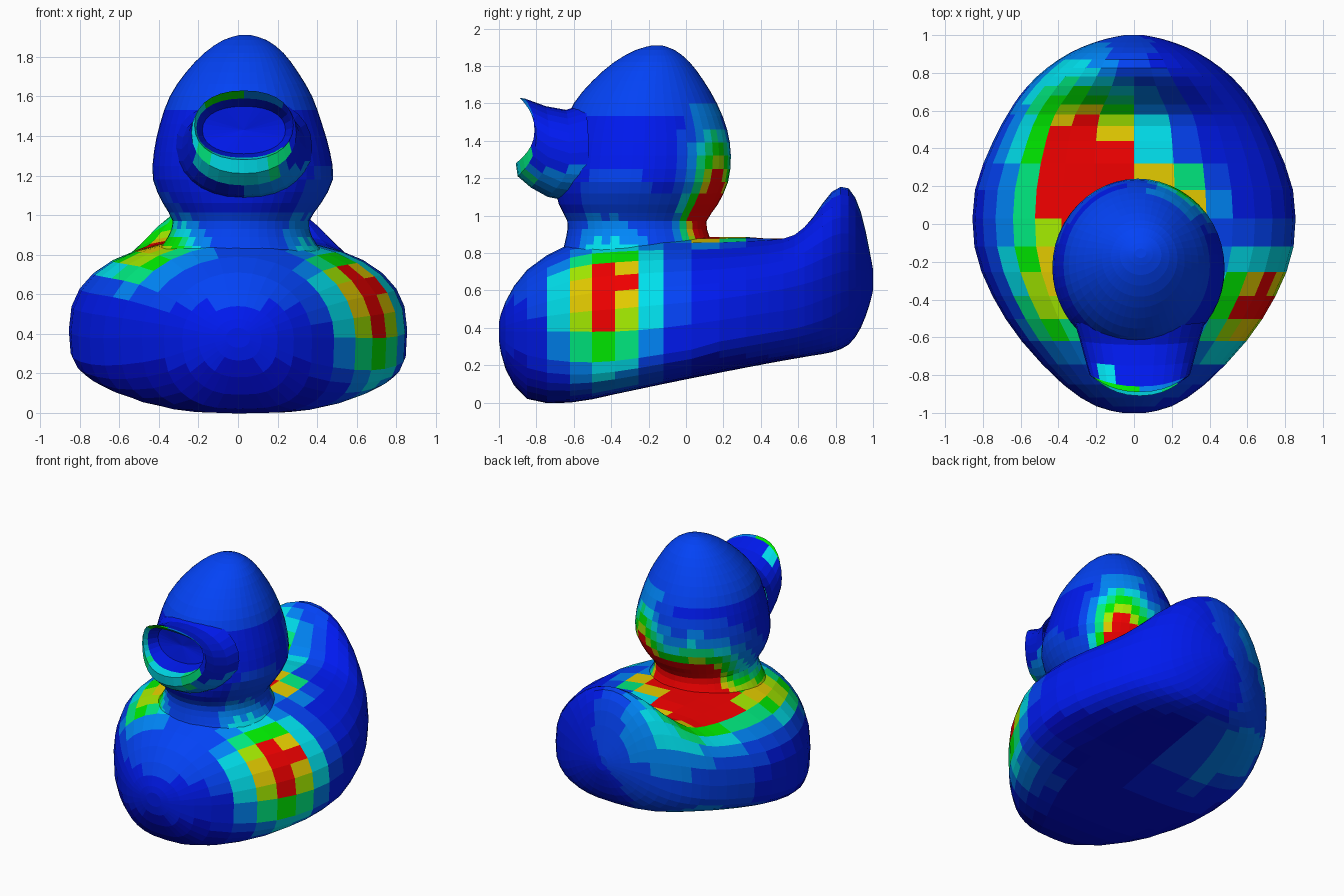
import bpy, bmesh, math
from mathutils import Vector

# Contour colours, cold to hot
COLOURS = [(0.0, 0.003, 0.62, 1), (0.0, 0.010, 0.86, 1), (0.001, 0.055, 0.92, 1),
           (0.0, 0.24, 0.95, 1), (0.0, 0.75, 0.85, 1), (0.0, 0.85, 0.22, 1),
           (0.0, 0.85, 0.0, 1), (0.38, 0.85, 0.0, 1), (0.80, 0.62, 0.0, 1),
           (0.90, 0.0, 0.0, 1)]
LEVELS = (0.06, 0.14, 0.24, 0.34, 0.44, 0.54, 0.65, 0.72, 0.79)
MATS = []
for i, col in enumerate(COLOURS):
    m = bpy.data.materials.new("contour_%d" % i)
    m.diffuse_color = col
    MATS.append(m)

# Hot spots: strength, centre and reach along x, y, z
SPOTS = [(0.88, (0.66, -0.43, 0.60), (0.32, 0.27, 0.46)),
         (0.92, (-0.26, 0.33, 0.88), (0.36, 0.50, 0.38)),
         (0.62, (-0.46, -0.38, 0.80), (0.26, 0.34, 0.15)),
         (0.88, (0.00, 0.11, 0.95), (0.38, 0.13, 0.16)),
         (0.70, (0.24, 0.14, 1.16), (0.19, 0.16, 0.33)),
         (0.28, (-0.45, 0.50, 0.15), (0.35, 0.40, 0.30))]


def heat(p):
    h = 0.07 if p.z > 0.25 else 0.03
    if p.z > 1.55 or (p.y < -0.45 and 0.55 < p.z < 1.0):
        h = 0.15
    for k, c, r in SPOTS:
        h += k * math.exp(-sum(((p[i] - c[i]) / r[i]) ** 2 for i in range(3)))
    return sum(h > t for t in LEVELS)


def smooth_rows(rows, steps):
    """Catmull-Rom interpolation between table rows."""
    out = []
    for i in range(len(rows) - 1):
        a, b, c, d = (rows[min(max(j, 0), len(rows) - 1)] for j in range(i - 1, i + 3))
        for s in range(steps):
            t = s / steps
            out.append([0.5 * (2 * q + (r - p) * t + (2 * p - 5 * q + 4 * r - u) * t * t
                        + (3 * q - p - 3 * r + u) * t ** 3)
                        for p, q, r, u in zip(a, b, c, d)])
    return out + [list(rows[-1])]


def loft(name, rings, cap_start=True, cap_end=True, drop=None, colour=heat):
    """Skin closed rings, closing ends with a fan; drop removes hidden faces."""
    bm = bmesh.new()
    loops = [[bm.verts.new(p) for p in ring] for ring in rings]
    n = len(loops[0])
    for a, b in zip(loops, loops[1:]):
        for i in range(n):
            j = (i + 1) % n
            bm.faces.new((a[i], a[j], b[j], b[i]))
    for use, loop in ((cap_start, loops[0]), (cap_end, loops[-1])):
        if use:
            mid = bm.verts.new(sum((v.co for v in loop), Vector()) / n)
            for i in range(n):
                bm.faces.new((loop[i], loop[(i + 1) % n], mid))
    bmesh.ops.recalc_face_normals(bm, faces=bm.faces[:])
    if drop:
        hidden = [f for f in bm.faces if drop(f.calc_center_median())]
        bmesh.ops.delete(bm, geom=hidden, context='FACES')
    for f in bm.faces:
        f.material_index = colour(f.calc_center_median())
    mesh = bpy.data.meshes.new(name)
    bm.to_mesh(mesh)
    bm.free()
    for m in MATS:
        mesh.materials.append(m)
    ob = bpy.data.objects.new(name, mesh)
    bpy.context.collection.objects.link(ob)
    return ob


def spow(v, e):
    return math.copysign(abs(v) ** e, v)


def angles(n):
    return [2 * math.pi * i / n for i in range(n)]


# Body and tail: y, half width, bottom, top, widest height, upper and lower roundness
BODY = [(-1.00, 0.06, 0.33, 0.43, 0.38, 2.0, 2.0),
        (-0.965, 0.20, 0.18, 0.54, 0.38, 2.0, 2.2),
        (-0.85, 0.375, 0.02, 0.71, 0.38, 2.0, 2.6),
        (-0.62, 0.595, 0.00, 0.85, 0.38, 2.1, 3.2),
        (-0.38, 0.75, 0.045, 0.88, 0.38, 2.3, 3.6),
        (-0.12, 0.845, 0.10, 0.885, 0.40, 2.4, 3.6),
        (0.18, 0.842, 0.16, 0.885, 0.44, 2.4, 3.6),
        (0.44, 0.745, 0.21, 0.90, 0.48, 2.5, 3.6),
        (0.58, 0.67, 0.235, 0.945, 0.50, 2.5, 3.5),
        (0.68, 0.605, 0.252, 1.05, 0.53, 2.2, 3.4),
        (0.78, 0.515, 0.27, 1.15, 0.57, 2.0, 3.2),
        (0.87, 0.40, 0.31, 1.15, 0.60, 2.0, 2.6),
        (0.935, 0.28, 0.40, 1.02, 0.63, 2.0, 2.2),
        (0.98, 0.15, 0.52, 0.82, 0.65, 2.0, 2.0),
        (1.00, 0.05, 0.60, 0.71, 0.655, 2.0, 2.0)]


def body_ring(row):
    y, hw, zb, zt, zw, up, low = row
    ring = []
    for t in angles(32):
        c, s = math.cos(t), math.sin(t)
        # the right underside is a little fuller at the front
        fuller = 1.2 if c > 0 and y < 0.1 else 1.0
        e = 2 / (up if s >= 0 else low * fuller)
        h = zt - zw if s >= 0 else zw - zb
        x, z = hw * spow(c, e), zw + h * spow(s, e)
        if s > 0.3:                     # hollow in front of the tail
            z -= 0.08 * math.exp(-((y - 0.60) / 0.16) ** 2 - (x / 0.27) ** 2)
        ring.append((x, y, z))
    return ring


def under_neck(p):
    return p.z > 0.7 and (p.x / 0.27) ** 2 + ((p.y + 0.26) / 0.29) ** 2 < 1


loft("body", [body_ring(r) for r in smooth_rows(BODY, 2)], drop=under_neck)

# Neck and head: z, centre x, half width, front y, back y
HEAD = [(0.81, 0.01, 0.42, -0.66, 0.16),
        (0.89, 0.01, 0.365, -0.64, 0.125),
        (0.97, 0.015, 0.345, -0.635, 0.11),
        (1.06, 0.02, 0.40, -0.68, 0.17),
        (1.18, 0.025, 0.455, -0.70, 0.225),
        (1.32, 0.02, 0.445, -0.69, 0.24),
        (1.46, 0.015, 0.41, -0.66, 0.22),
        (1.60, 0.015, 0.36, -0.60, 0.165),
        (1.72, 0.02, 0.285, -0.50, 0.095),
        (1.82, 0.03, 0.20, -0.385, 0.02),
        (1.885, 0.035, 0.11, -0.27, -0.06),
        (1.91, 0.035, 0.03, -0.18, -0.13)]


def head_ring(row):
    z, cx, hw, yf, yb = row
    cy, r = (yf + yb) / 2, (yb - yf) / 2
    return [(cx + hw * math.cos(t), cy + r * math.sin(t), z) for t in angles(48)]


def behind_beak(p):
    return p.y < -0.45 and ((p.x - 0.03) / 0.25) ** 2 + ((p.z - 1.35) / 0.2) ** 2 < 1


loft("neck_and_head", [head_ring(r) for r in smooth_rows(HEAD, 2)],
     cap_start=False, drop=behind_beak)

# Open beak: half width, bottom z, top z, side y, bottom y, top y
BEAK = [(0.345, 1.08, 1.60, -0.52, -0.64, -0.54),
        (0.315, 1.10, 1.565, -0.62, -0.74, -0.64),
        (0.285, 1.15, 1.585, -0.73, -0.83, -0.75),
        (0.265, 1.21, 1.625, -0.80, -0.90, -0.86),
        (0.25, 1.28, 1.63, -0.81, -0.91, -0.89),
        (0.24, 1.29, 1.59, -0.77, -0.84, -0.84),
        (0.21, 1.31, 1.55, -0.69, -0.72, -0.72)]


def beak_ring(row):
    hw, zb, zt, ys, yb, yt = row
    zc, h = (zt + zb) / 2, (zt - zb) / 2
    ring = []
    for t in angles(28):
        s = math.sin(t)
        y = ys + ((yt if s > 0 else yb) - ys) * s * s
        ring.append((0.03 + hw * spow(math.cos(t), 0.9), y, zc + h * spow(s, 0.9)))
    return ring


def beak_heat(p):
    """Cold inside the mouth, green and cyan along the lips."""
    if p.y < -0.82 and p.z > 1.5:
        return 6 if p.x < 0.03 else 3
    if p.z < 1.33 and p.y < -0.82:
        return 4 if abs(p.x) < 0.14 else 5
    if p.y < -0.78 and p.x < -0.1:
        return 4
    return 3 if p.z < 1.25 and p.x > 0 else 1


loft("beak", [beak_ring(r) for r in BEAK], cap_start=False, colour=beak_heat)
